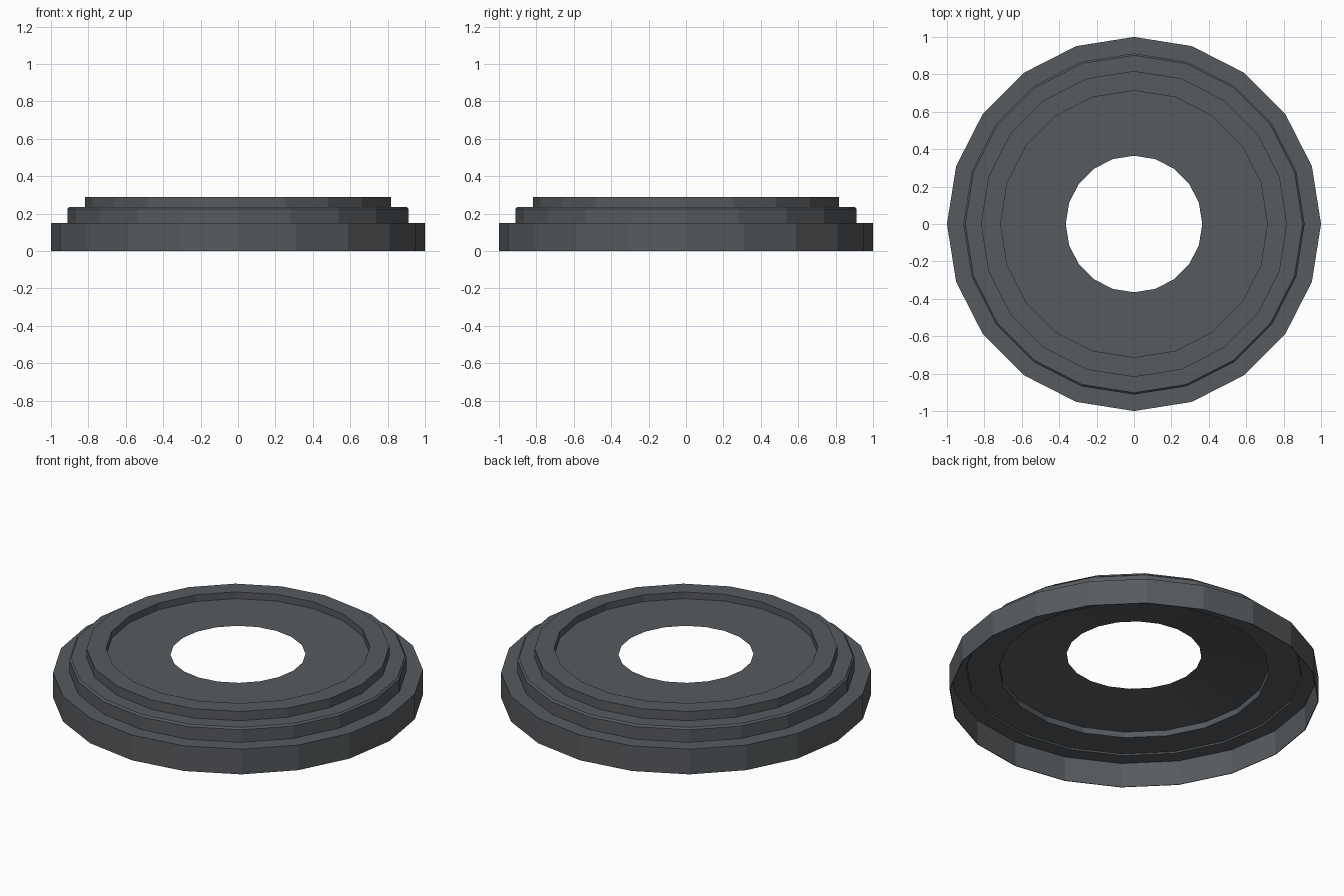
import bpy, bmesh, math

if "Cube" in bpy.data.objects:
    bpy.data.objects.remove(bpy.data.objects["Cube"])

SIDES = 20

# Dark grey finish
grey = bpy.data.materials.new("dark_grey")
grey.diffuse_color = (0.095, 0.104, 0.112, 1.0)
grey.use_nodes = True
grey.node_tree.nodes["Principled BSDF"].inputs["Base Color"].default_value = grey.diffuse_color


def lathe(name, profile, mat):
    """Revolve a closed (radius, height) profile around z with flat facets."""
    bm = bmesh.new()
    rings = []
    for r, z in profile:
        rings.append([bm.verts.new((r * math.cos(2 * math.pi * i / SIDES),
                                    r * math.sin(2 * math.pi * i / SIDES), z))
                      for i in range(SIDES)])
    for k in range(len(rings)):
        a, b = rings[k], rings[(k + 1) % len(rings)]
        for i in range(SIDES):
            j = (i + 1) % SIDES
            bm.faces.new((a[i], a[j], b[j], b[i]))
    bmesh.ops.recalc_face_normals(bm, faces=bm.faces)
    me = bpy.data.meshes.new(name)
    bm.to_mesh(me)
    bm.free()
    me.materials.append(mat)
    ob = bpy.data.objects.new(name, me)
    bpy.context.collection.objects.link(ob)
    return ob


# Stepped ring: outer skirt, two steps, recessed floor, hole, hollow underside
lathe("stepped_ring", [
    (1.0, 0.0), (1.0, 0.15),                        # skirt
    (0.912, 0.15), (0.912, 0.225), (0.902, 0.235),  # middle step
    (0.818, 0.235), (0.818, 0.29),                  # top step
    (0.713, 0.29), (0.713, 0.25),                   # recess wall
    (0.365, 0.25),                                  # floor to hole edge
    (0.45, 0.235), (0.73, 0.19), (0.73, 0.155),     # dished underside
    (0.905, 0.155), (0.91, 0.147),
    (0.996, 0.147), (0.996, 0.0),                   # thin skirt inside
], grey)
